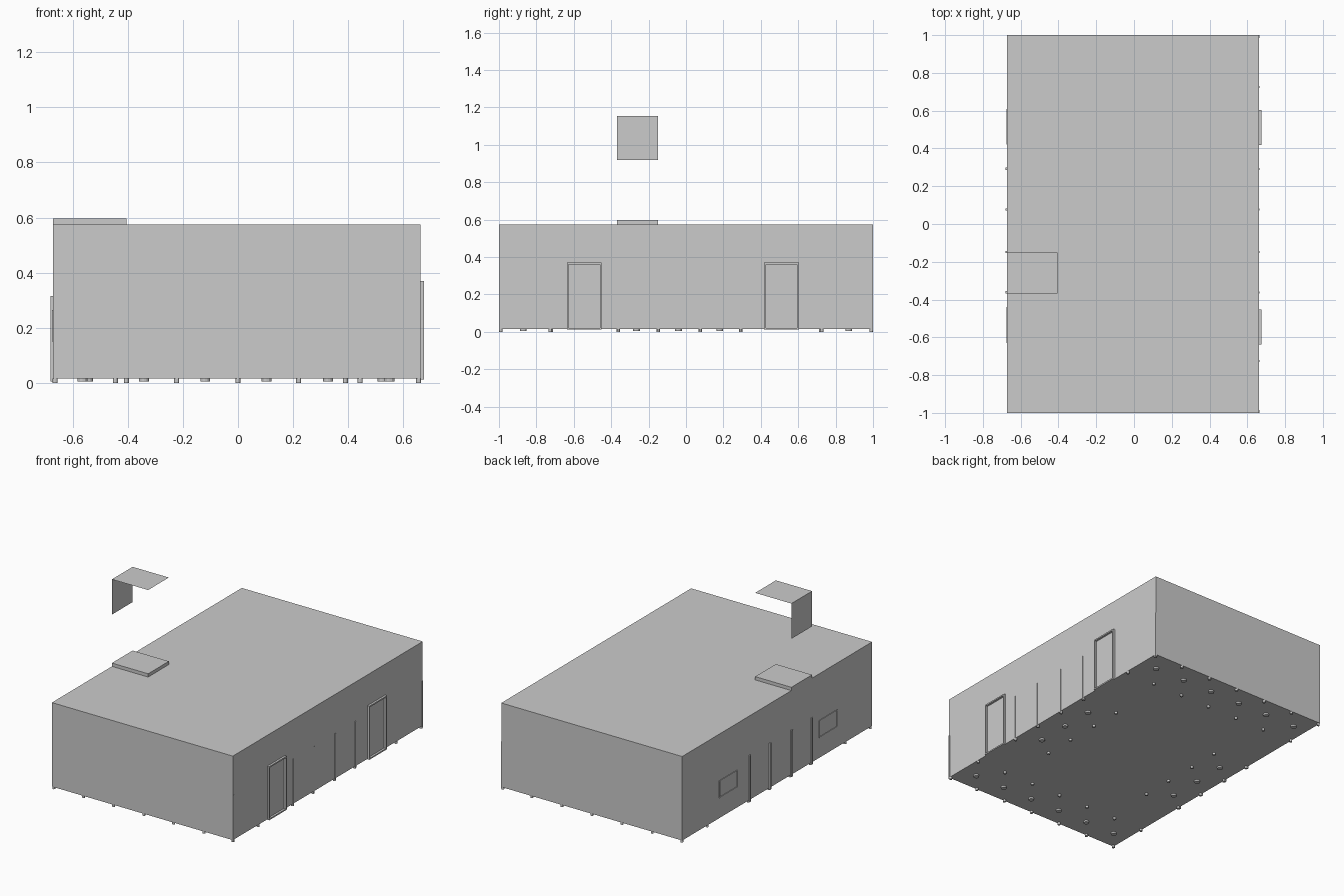
import bpy, bmesh
from mathutils import Matrix, Vector

if "Cube" in bpy.data.objects:
    bpy.data.objects.remove(bpy.data.objects["Cube"])

XL, XR = -0.672, 0.662   # side wall planes
FLOOR, ROOF = 0.015, 0.575


def finish(name, bm):
    me = bpy.data.meshes.new(name)
    bm.to_mesh(me)
    bm.free()
    ob = bpy.data.objects.new(name, me)
    bpy.context.collection.objects.link(ob)
    return ob


def add_box(bm, x0, x1, y0, y1, z0, z1):
    centre = Vector(((x0 + x1) / 2, (y0 + y1) / 2, (z0 + z1) / 2))
    size = Matrix.Diagonal((x1 - x0, y1 - y0, z1 - z0, 1))
    bmesh.ops.create_cube(bm, size=1, matrix=Matrix.Translation(centre) @ size)


def boxes(name, items):
    bm = bmesh.new()
    for b in items:
        add_box(bm, *b)
    return finish(name, bm)


def feet(name, points, radius, z0):
    bm = bmesh.new()
    for x, y in points:
        bmesh.ops.create_cone(bm, cap_ends=True, segments=12, radius1=radius, radius2=radius,
                              depth=FLOOR - z0,
                              matrix=Matrix.Translation((x, y, (FLOOR + z0) / 2)))
    return finish(name, bm)


def frame(x0, x1, y0, y1, z0, z1, t):
    # four bars around a rectangular opening
    return [(x0, x1, y0, y0 + t, z0, z1), (x0, x1, y1 - t, y1, z0, z1),
            (x0, x1, y0 + t, y1 - t, z1 - t, z1), (x0, x1, y0 + t, y1 - t, z0, z0 + t)]


# main body and roof hatch
boxes("building_body", [(XL, XR, -1, 1, FLOOR, ROOF)])
boxes("roof_hatch", [(XL, -0.405, -0.368, -0.15, ROOF, 0.597)])

# floating canopy: two thin sheets sharing an edge
bm = bmesh.new()
rows = [[bm.verts.new((x, y, z)) for y in (-0.368, -0.15)]
        for x, z in ((XL, 0.92), (XL, 1.155), (-0.405, 1.155))]
for a, b in zip(rows, rows[1:]):
    bm.faces.new((a[0], b[0], b[1], a[1]))
finish("floating_canopy", bm)

# door frames on the right wall
for n, (y0, y1) in enumerate([(-0.637, -0.452), (0.418, 0.603)]):
    boxes(f"door_frame_{n + 1}", frame(XR, 0.676, y0, y1, 0.012, 0.37, 0.009))

# window frames on the left wall
for n, (y0, y1) in enumerate([(-0.63, -0.44), (0.42, 0.61)]):
    boxes(f"window_frame_{n + 1}", frame(XL - 0.004, XL, y0, y1, 0.15, 0.265, 0.005))

# vertical joint strips
joints = [0.292, 0.077, -0.148, -0.362]
boxes("left_joint_strips",
      [(XL - 0.008, XL, y - 0.006, y + 0.006, 0.005, 0.315) for y in joints])
boxes("right_joint_strips",
      [(XR, XR + 0.003, y - 0.004, y + 0.004, 0.005, 0.315)
       for y in joints + [-0.996, 0.996]])

# round pads under the floor
big_x = [0.55 - 0.223 * i for i in range(6)]
pads = [(x, y) for x in big_x for y in (-0.87, 0.87)]
pads += [(x, y) for x in (-0.545, 0.525) for y in (0.18, -0.04, -0.265)]
feet("large_pads", pads, 0.018, 0.004)

# small studs: inner rows and perimeter
small_x = [-0.445, -0.223, 0, 0.22, 0.443]
studs = [(x, y) for x in small_x for y in (-0.72, 0.72, -0.991, 0.991)]
studs += [(x, y) for x in (-0.405, 0.39) for y in joints]
studs += [(x, y) for x in (XL + 0.008, XR - 0.006)
          for y in joints + [-0.991, -0.725, 0.725, 0.991]]
feet("small_studs", studs, 0.009, 0.0)
